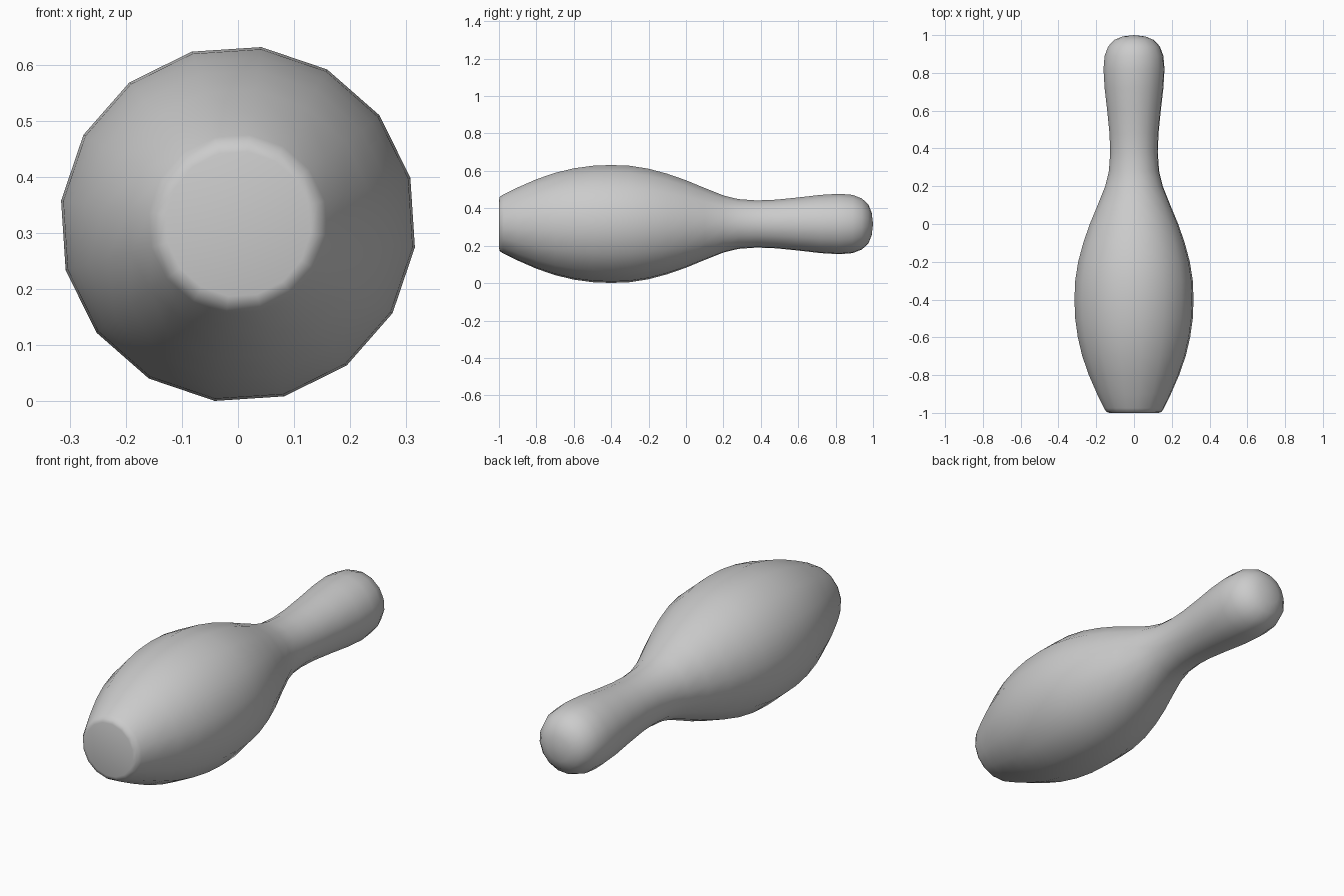
import bpy, bmesh
from math import cos, sin, radians, tau

if "Cube" in bpy.data.objects:
    bpy.data.objects.remove(bpy.data.objects["Cube"])

SIDES = 16
TWIST = radians(15)
AXIS_Z = 0.316

# Profile along the pin: (y, radius), from foot to head
PROFILE = [(-1.0, 0.0), (-1.0, 0.13), (-0.995, 0.147), (-0.975, 0.16), (-0.9, 0.197),
           (-0.8, 0.241), (-0.7, 0.276), (-0.6, 0.300), (-0.5, 0.314), (-0.4, 0.318),
           (-0.3, 0.314), (-0.2, 0.298), (-0.1, 0.271), (0.0, 0.236), (0.1, 0.194),
           (0.2, 0.154), (0.28, 0.134), (0.38, 0.127), (0.48, 0.131), (0.6, 0.143),
           (0.72, 0.157), (0.82, 0.163), (0.89, 0.157), (0.94, 0.138), (0.975, 0.105),
           (0.993, 0.06), (1.0, 0.0)]

bm = bmesh.new()

# Rings of the turned body, single points at both ends
rings = []
for y, r in PROFILE:
    n = SIDES if r else 1
    rings.append([bm.verts.new((r * cos(TWIST + tau * i / SIDES), y,
                                AXIS_Z + r * sin(TWIST + tau * i / SIDES)))
                  for i in range(n)])

# Skin between neighbouring rings
for a, b in zip(rings, rings[1:]):
    for i in range(SIDES):
        j = (i + 1) % SIDES
        if len(a) == 1:
            bm.faces.new((a[0], b[i], b[j]))
        elif len(b) == 1:
            bm.faces.new((a[i], a[j], b[0]))
        else:
            bm.faces.new((a[i], a[j], b[j], b[i]))

bmesh.ops.recalc_face_normals(bm, faces=bm.faces)
for f in bm.faces:
    f.smooth = True

mesh = bpy.data.meshes.new("bowling_pin")
bm.to_mesh(mesh)
bm.free()
bpy.context.collection.objects.link(bpy.data.objects.new("bowling_pin", mesh))
